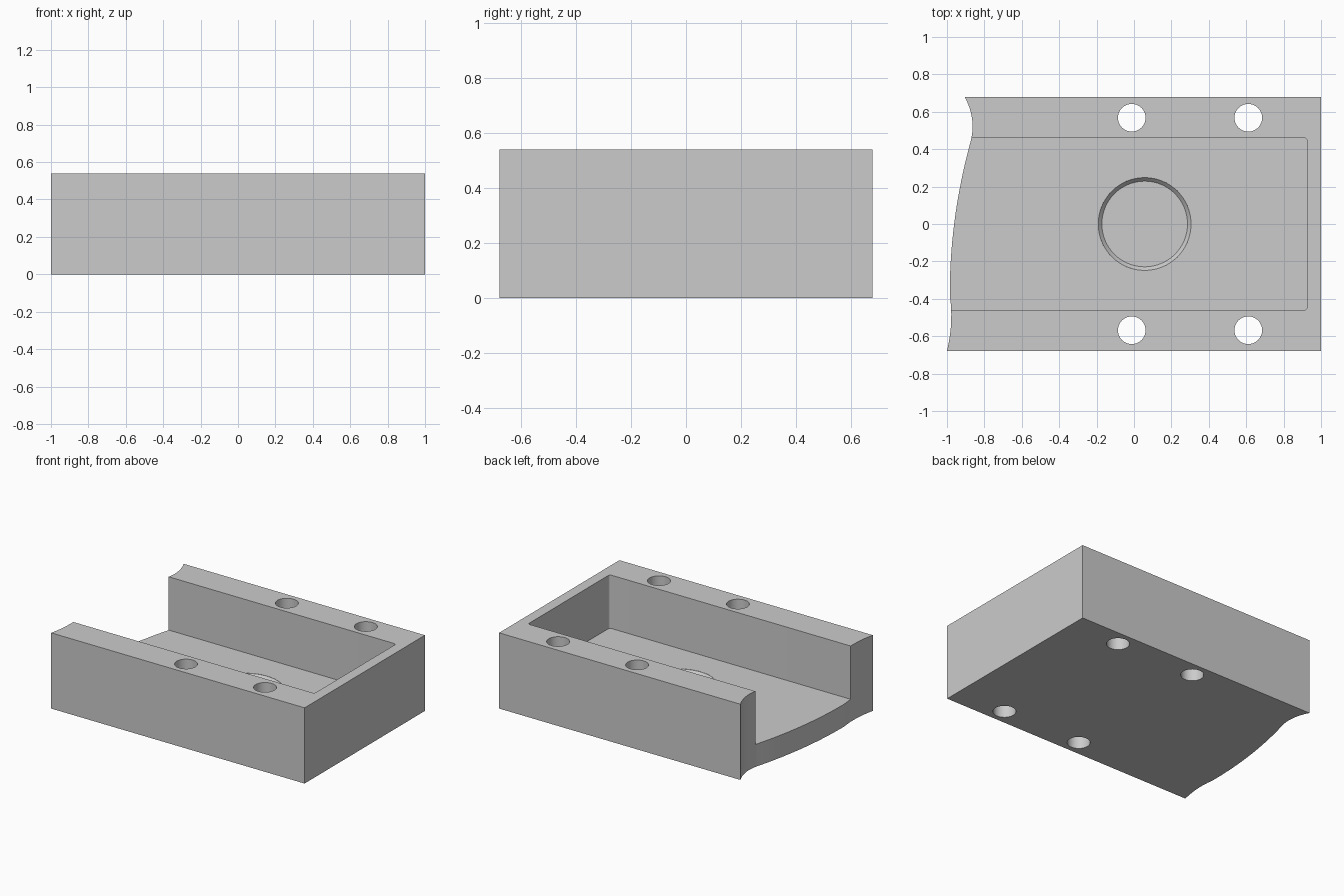
import bpy, bmesh, math

cube = bpy.data.objects.get("Cube")
if cube:
    bpy.data.objects.remove(cube, do_unlink=True)

W, H, FLOOR = 0.678, 0.54, 0.16

grey = bpy.data.materials.new("plain grey")
grey.use_nodes = True
grey.diffuse_color = (0.6, 0.6, 0.6, 1)
grey.node_tree.nodes["Principled BSDF"].inputs["Base Color"].default_value = (0.6, 0.6, 0.6, 1)


def add_mesh(name, bm):
    bmesh.ops.recalc_face_normals(bm, faces=bm.faces)
    mesh = bpy.data.meshes.new(name)
    bm.to_mesh(mesh)
    bm.free()
    mesh.materials.append(grey)
    obj = bpy.data.objects.new(name, mesh)
    bpy.context.collection.objects.link(obj)
    return obj


def prism(name, outline, z0, z1):
    bm = bmesh.new()
    face = bm.faces.new([bm.verts.new((x, y, z0)) for x, y in outline])
    ext = bmesh.ops.extrude_face_region(bm, geom=[face])
    for v in ext["geom"]:
        if isinstance(v, bmesh.types.BMVert):
            v.co.z = z1
    return add_mesh(name, bm)


def cone(name, x, y, r0, r1, z0, z1, sides=64):
    bm = bmesh.new()
    bmesh.ops.create_cone(bm, cap_ends=True, segments=sides,
                          radius1=r0, radius2=r1, depth=z1 - z0)
    bmesh.ops.translate(bm, verts=bm.verts, vec=(x, y, (z0 + z1) / 2))
    return add_mesh(name, bm)


def sweep(a, b, c, steps):
    """Parabola x(y) through three points, sampled from a towards c."""
    pts = []
    for i in range(steps):
        y = a[1] + (c[1] - a[1]) * i / steps
        x = 0
        for p, q, r in ((a, b, c), (b, a, c), (c, a, b)):
            x += p[0] * (y - q[1]) * (y - r[1]) / ((p[1] - q[1]) * (p[1] - r[1]))
        pts.append((x, y))
    return pts


# Block with a wavy left end made of three curves
back, back_join = (-0.904, W), (-0.874, 0.44)
front_join, front = (-0.985, -0.38), (-1, -W)
outline = sweep(back, (-0.863, 0.52), back_join, 12)
outline += sweep(back_join, (-0.968, -0.055), front_join, 20)
outline += sweep(front_join, (-0.978, -0.53), front, 12)
outline += [front, (1, -W), (1, W)]
block = prism("block", outline, 0, H)

# Open-ended pocket with small rounded inner corners
x1, y1, r = 0.925, 0.46, 0.015
arc = [(x1 - r + r * math.sin(t), y1 - r + r * math.cos(t))
       for t in (math.pi / 2 * i / 6 for i in range(7))]
pocket = [(-1.2, y1)] + arc + [(x, -y) for x, y in reversed(arc)] + [(-1.2, -y1)]
cutters = [prism("pocket_cutter", pocket, FLOOR, H + 0.2)]

# Shallow chamfered round recess in the pocket floor
cutters.append(cone("recess_cutter", 0.057, 0, 0.229, 0.249, FLOOR - 0.022, FLOOR))
cutters[-1].data.transform(cutters[-1].matrix_world)
cutters.append(cone("recess_opening_cutter", 0.057, 0, 0.249, 0.251, FLOOR - 0.001, FLOOR + 0.05))

# Bolt holes through both rails
for x in (-0.012, 0.611):
    for y in (-0.568, 0.568):
        cutters.append(cone("bolt_hole_cutter", x, y, 0.074, 0.074, -0.1, H + 0.1, 48))

for cutter in cutters:
    mod = block.modifiers.new(cutter.name, "BOOLEAN")
    mod.operation = "DIFFERENCE"
    mod.solver = "EXACT"
    mod.object = cutter
    cutter.hide_render = True

# Bake the cuts, then remove the cutters
bpy.context.view_layer.update()
graph = bpy.context.evaluated_depsgraph_get()
result = bpy.data.meshes.new_from_object(block.evaluated_get(graph))
block.modifiers.clear()
block.data = result
for cutter in cutters:
    bpy.data.objects.remove(cutter, do_unlink=True)

bpy.ops.object.select_all(action="DESELECT")
block.select_set(True)
bpy.context.view_layer.objects.active = block
bpy.ops.object.shade_smooth_by_angle(angle=math.radians(25))
